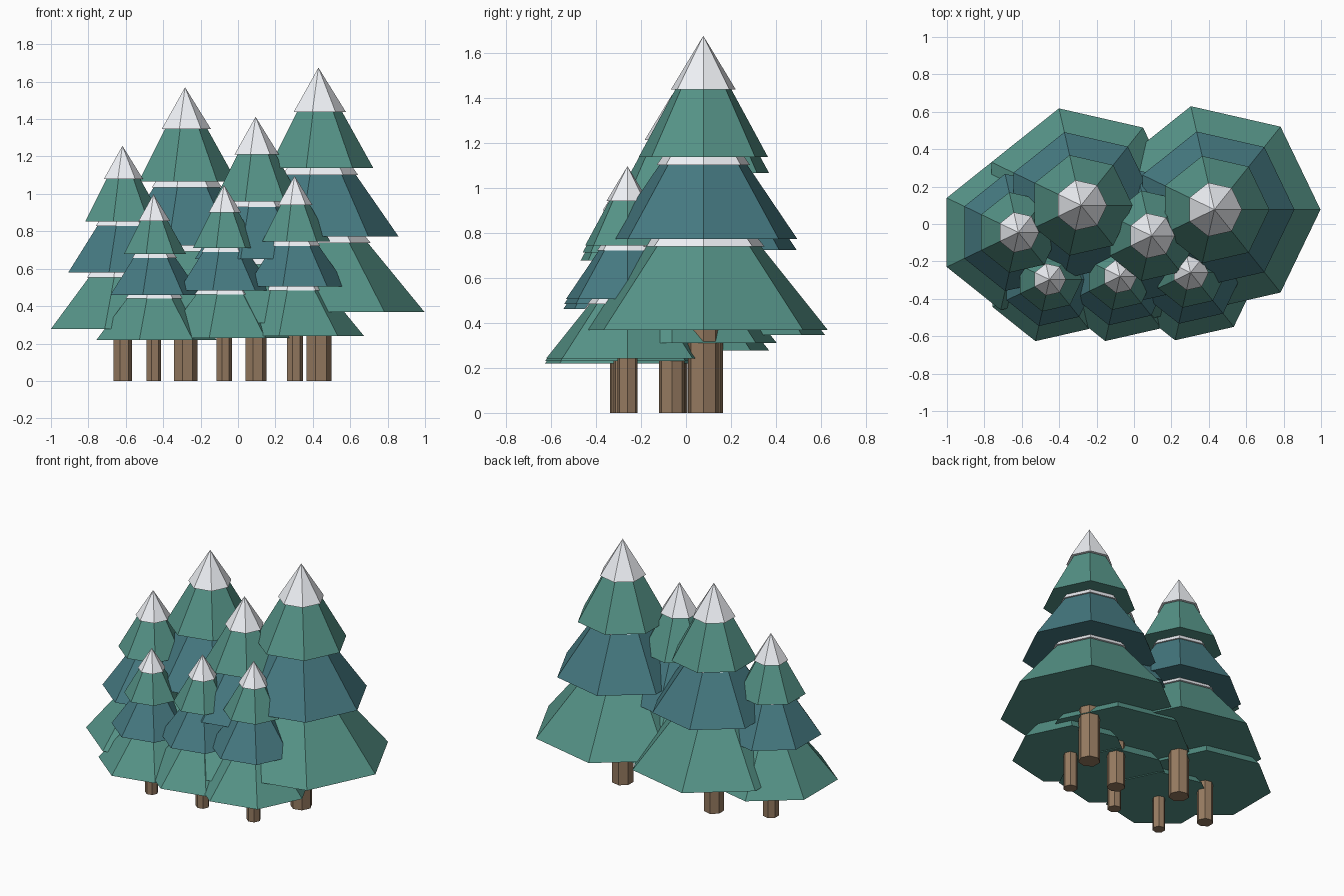
import bpy, math

if "Cube" in bpy.data.objects:
    bpy.data.objects.remove(bpy.data.objects["Cube"])

SIDES = 7


def material(name, rgb):
    m = bpy.data.materials.new(name)
    m.diffuse_color = (*rgb, 1)
    m.use_nodes = True
    m.node_tree.nodes["Principled BSDF"].inputs["Base Color"].default_value = m.diffuse_color
    return m


GREEN = material("needle_green", (0.093, 0.296, 0.246))
TEAL = material("needle_teal", (0.061, 0.195, 0.223))
SNOW = material("snow", (0.88, 0.90, 0.94))
BARK = material("bark", (0.305, 0.198, 0.119))


def ring(r, z):
    step = math.tau / SIDES
    return [(r * math.cos(i * step), r * math.sin(i * step), z) for i in range(SIDES)]


def add_solid(name, verts, faces, mat, loc, size):
    mesh = bpy.data.meshes.new(name)
    mesh.from_pydata(verts, [], faces)
    mesh.materials.append(mat)
    ob = bpy.data.objects.new(name, mesh)
    ob.location = loc
    ob.scale = (size,) * 3
    bpy.context.collection.objects.link(ob)


def cone(name, r, z0, z1, mat, loc, size):
    faces = [(i, (i + 1) % SIDES, SIDES) for i in range(SIDES)]
    faces.append(tuple(reversed(range(SIDES))))
    add_solid(name, ring(r, z0) + [(0, 0, z1)], faces, mat, loc, size)


def prism(name, r, z0, z1, mat, loc, size):
    n = SIDES
    faces = [(i, (i + 1) % n, n + (i + 1) % n, n + i) for i in range(n)]
    faces += [tuple(reversed(range(n))), tuple(range(n, 2 * n))]
    add_solid(name, ring(r, z0) + ring(r, z1), faces, mat, loc, size)


# Cone parts of a tree of height 1: name, radius, base, tip, material
PARTS = [
    ("lower_branches", 0.3385, 0.220, 0.633, GREEN),
    ("lower_snow", 0.167, 0.4406, 0.640, SNOW),
    ("middle_branches", 0.2555, 0.4615, 0.830, TEAL),
    ("middle_snow", 0.1265, 0.658, 0.835, SNOW),
    ("upper_branches", 0.1755, 0.679, 0.995, GREEN),
    ("snow_cap", 0.088, 0.858, 1.0, SNOW),
]

# Trees: x, y, height
TREES = [
    (0.43, 0.077, 1.675),
    (-0.283, 0.10, 1.57),
    (0.094, -0.063, 1.412),
    (-0.618, -0.045, 1.257),
    (-0.452, -0.297, 0.998),
    (-0.075, -0.28, 1.048),
    (0.302, -0.26, 1.096),
]

for k, (x, y, h) in enumerate(TREES, 1):
    loc = (x, y, 0)
    prism(f"trunk_{k}", 0.0415, 0, 0.26, BARK, loc, h)
    for name, r, z0, z1, mat in PARTS:
        cone(f"{name}_{k}", r, z0, z1, mat, loc, h)
